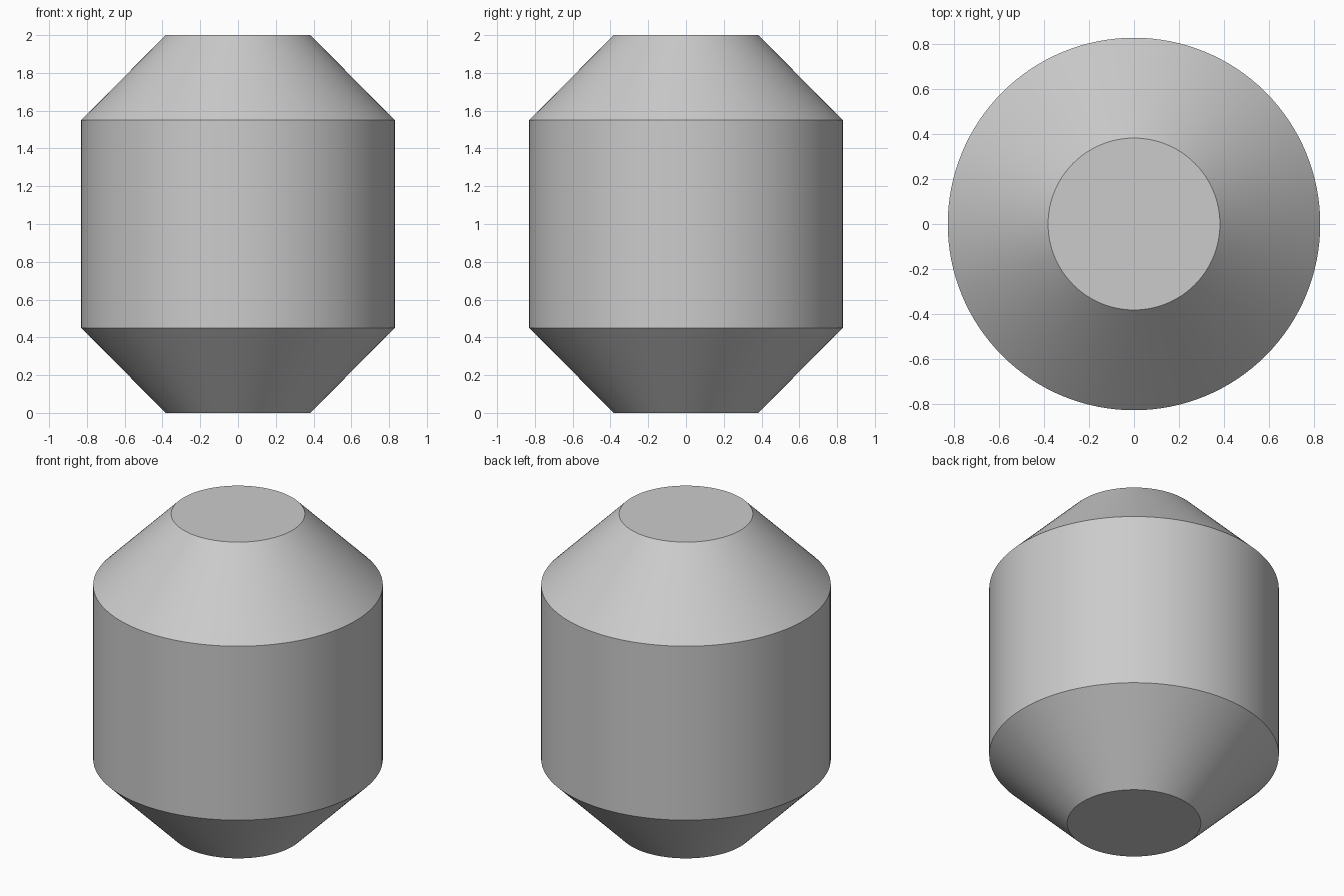
import bpy
import bmesh
import math

cube = bpy.data.objects.get("Cube")
if cube:
    bpy.data.objects.remove(cube, do_unlink=True)

SEGMENTS = 128
GREY = (0.6, 0.6, 0.6, 1.0)

# Plain grey material
grey = bpy.data.materials.new("plain_grey")
grey.use_nodes = True
grey.diffuse_color = GREY
grey.node_tree.nodes["Principled BSDF"].inputs["Base Color"].default_value = GREY

# Drum with a cone frustum at each end: (radius, height) from bottom to top
profile = [(0.383, 0.0), (0.83, 0.45), (0.83, 1.55), (0.383, 2.0)]

bm = bmesh.new()
rings = []
for radius, height in profile:
    ring = []
    for i in range(SEGMENTS):
        angle = math.tau * i / SEGMENTS
        ring.append(bm.verts.new((radius * math.cos(angle), radius * math.sin(angle), height)))
    rings.append(ring)

# Side walls
for low, high in zip(rings, rings[1:]):
    for i in range(SEGMENTS):
        j = (i + 1) % SEGMENTS
        bm.faces.new((low[i], low[j], high[j], high[i]))

# Flat end caps
bm.faces.new(reversed(rings[0]))
bm.faces.new(rings[-1])

mesh = bpy.data.meshes.new("drum_body")
bm.to_mesh(mesh)
bm.free()
mesh.materials.append(grey)

body = bpy.data.objects.new("drum_body", mesh)
bpy.context.collection.objects.link(body)

# Smooth around the drum, sharp at the rims
bpy.ops.object.select_all(action="DESELECT")
body.select_set(True)
bpy.context.view_layer.objects.active = body
bpy.ops.object.shade_smooth_by_angle(angle=math.radians(30))
